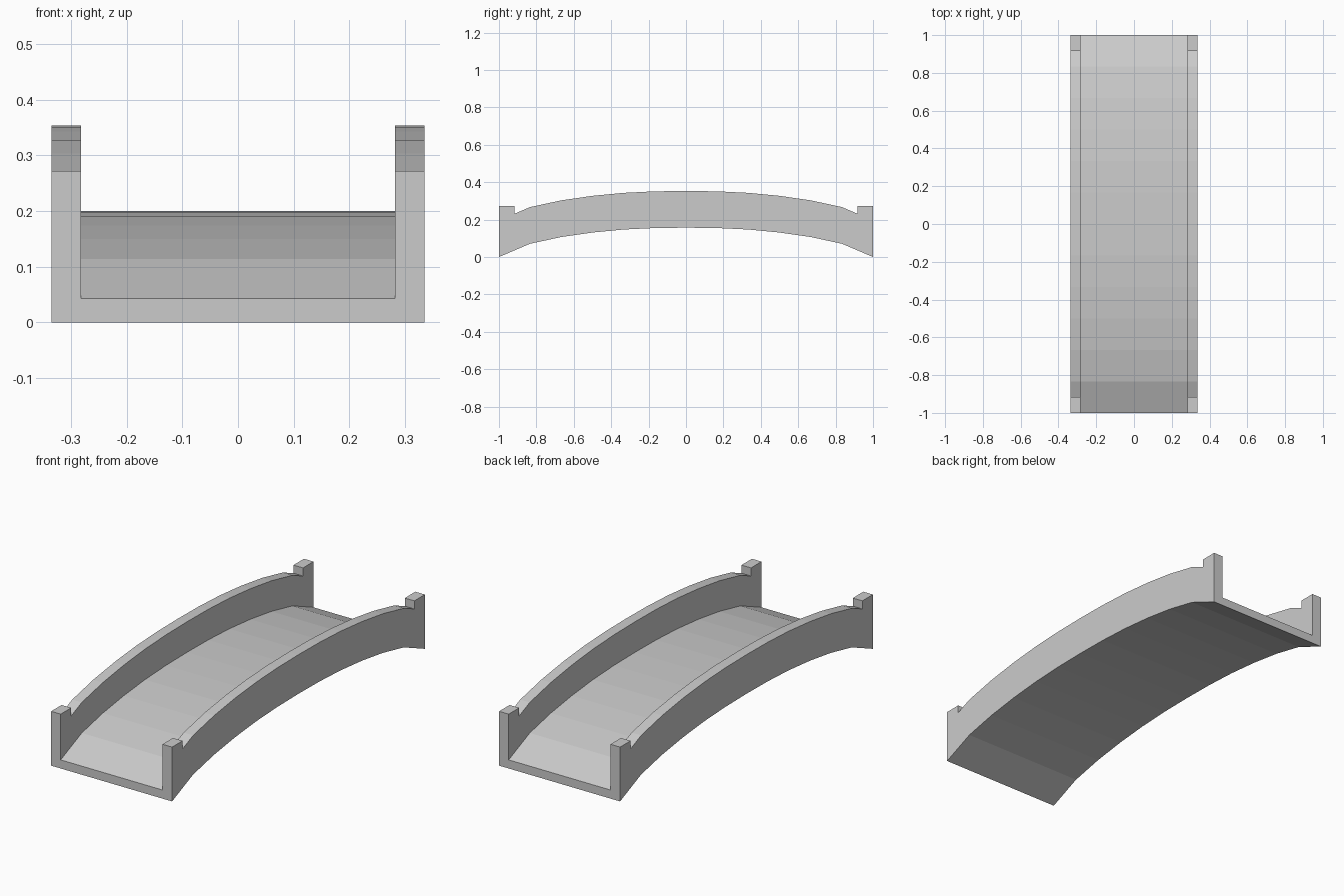
import bpy
import bmesh

if "Cube" in bpy.data.objects:
    bpy.data.objects.remove(bpy.data.objects["Cube"])

OUT_X, IN_X = 0.335, 0.282      # outer and inner faces of the side walls
DECK, WALL = 0.043, 0.196       # heights above the underside of the arch
POST_Y, POST_TOP = 0.917, 0.272

# Underside of the arch from the crown to the end: (y, z)
arch = [(0, 0.157), (1/6, 0.155), (1/3, 0.147), (0.5, 0.131),
        (2/3, 0.107), (5/6, 0.071)]

# Stations from crown to end: (y, underside z, wall top z); the step is the end post
half = [(y, z, z + WALL) for y, z in arch]
half += [(POST_Y, 0.0355, 0.0355 + WALL), (POST_Y, 0.0355, POST_TOP), (1, 0, POST_TOP)]
stations = [(-y, z, t) for y, z, t in reversed(half[1:])] + half

bm = bmesh.new()


def section(y, z, top):
    """U-shaped cross-section: underside, two walls and the deck between."""
    pts = [(-OUT_X, z), (OUT_X, z), (OUT_X, top), (IN_X, top),
           (IN_X, z + DECK), (-IN_X, z + DECK), (-IN_X, top), (-OUT_X, top)]
    return [bm.verts.new((x, y, h)) for x, h in pts]


# Bridge span: loft the sections and cap both ends
rings = [section(*s) for s in stations]
for a, b in zip(rings, rings[1:]):
    for i in range(8):
        j = (i + 1) % 8
        bm.faces.new((a[i], a[j], b[j], b[i]))
bm.faces.new(rings[0])
bm.faces.new(rings[-1])

# Clean the collapsed faces at the post steps
bmesh.ops.remove_doubles(bm, verts=bm.verts, dist=1e-5)
bmesh.ops.dissolve_degenerate(bm, edges=bm.edges, dist=1e-5)
bmesh.ops.recalc_face_normals(bm, faces=bm.faces)

mesh = bpy.data.meshes.new("arched_bridge")
bm.to_mesh(mesh)
bm.free()
bpy.context.collection.objects.link(bpy.data.objects.new("arched_bridge", mesh))
